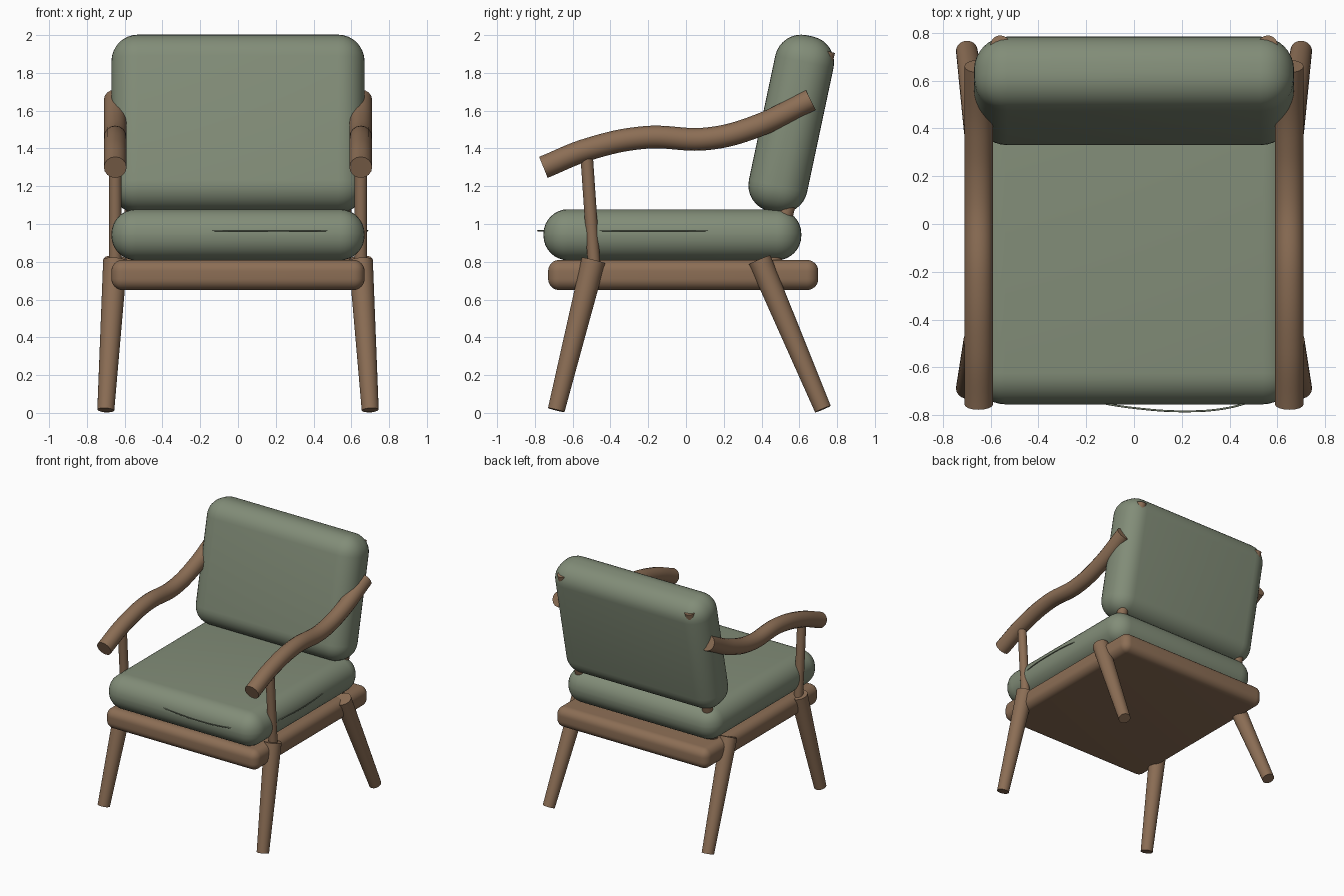
import bpy, math
from mathutils import Vector

if "Cube" in bpy.data.objects:
    bpy.data.objects.remove(bpy.data.objects["Cube"])


def material(name, color):
    m = bpy.data.materials.new(name)
    m.diffuse_color = (*color, 1)
    m.use_nodes = True
    m.node_tree.nodes["Principled BSDF"].inputs["Base Color"].default_value = m.diffuse_color
    return m


FABRIC = material("sage_fabric", (0.223, 0.266, 0.188))
WOOD = material("warm_wood", (0.262, 0.156, 0.091))


def finish(obj, name, mat):
    obj.name = name
    obj.data.materials.append(mat)
    bpy.ops.object.select_all(action='DESELECT')
    obj.select_set(True)
    bpy.context.view_layer.objects.active = obj
    return obj


def rounded_box(name, center, size, radius, mat, tilt=0, segments=8):
    bpy.ops.mesh.primitive_cube_add(size=1, location=center)
    obj = finish(bpy.context.object, name, mat)
    obj.scale = size
    bpy.ops.object.transform_apply(location=False, rotation=False, scale=True)
    obj.rotation_euler.x = math.radians(tilt)
    bevel = obj.modifiers.new("rounding", 'BEVEL')
    bevel.width, bevel.segments = radius, segments
    bpy.ops.object.modifier_apply(modifier="rounding")
    bpy.ops.object.shade_smooth_by_angle(angle=math.radians(40))


def rod(name, bottom, top, r_bottom, r_top, mat):
    a, b = Vector(bottom), Vector(top)
    bpy.ops.mesh.primitive_cone_add(vertices=32, radius1=r_bottom, radius2=r_top,
                                    depth=(b - a).length, location=(a + b) / 2)
    obj = finish(bpy.context.object, name, mat)
    obj.rotation_euler = (b - a).to_track_quat('Z', 'Y').to_euler()
    bpy.ops.object.shade_smooth_by_angle(angle=math.radians(40))


def tube(name, points, radius, mat):
    # Smooth round tube through the given points
    curve = bpy.data.curves.new(name, 'CURVE')
    curve.dimensions = '3D'
    curve.bevel_depth, curve.bevel_resolution = radius, 6
    curve.use_fill_caps = True
    curve.resolution_u = 10
    spline = curve.splines.new('BEZIER')
    spline.bezier_points.add(len(points) - 1)
    for bp, p in zip(spline.bezier_points, points):
        bp.co = p
        bp.handle_left_type = bp.handle_right_type = 'AUTO'
    obj = bpy.data.objects.new(name, curve)
    bpy.context.collection.objects.link(obj)
    finish(obj, name, mat)
    bpy.ops.object.convert(target='MESH')
    bpy.ops.object.shade_smooth_by_angle(angle=math.radians(40))


# Seat base and cushions
rounded_box("seat_base", (0, -0.015, 0.73), (1.34, 1.43, 0.16), 0.06, WOOD)
rounded_box("seat_cushion", (0, -0.072, 0.943), (1.34, 1.365, 0.27), 0.13, FABRIC)
rounded_box("back_cushion", (0, 0.557, 1.53), (1.34, 0.315, 0.952), 0.14, FABRIC, tilt=-12)

# Armrest side profile as (y, z)
ARM = [(-0.755, 1.30), (-0.52, 1.395), (-0.22, 1.458), (0.12, 1.452),
       (0.38, 1.52), (0.66, 1.658)]

for side, s in (("left", -1), ("right", 1)):
    # Splayed tapered legs
    rod(f"front_leg_{side}", (s * 0.70, -0.687, 0.015), (s * 0.65, -0.49, 0.807), 0.045, 0.064, WOOD)
    rod(f"back_leg_{side}", (s * 0.70, 0.725, 0.02), (s * 0.65, 0.39, 0.81), 0.045, 0.062, WOOD)
    # Armrest and its post
    tube(f"armrest_{side}", [(s * 0.65, y, z) for y, z in ARM], 0.06, WOOD)
    rod(f"arm_post_{side}", (s * 0.65, -0.487, 0.79), (s * 0.65, -0.528, 1.39), 0.033, 0.033, WOOD)
    # Back post, mostly hidden in the cushion
    rod(f"back_post_{side}", (s * 0.56, 0.45, 0.75), (s * 0.56, 0.75, 1.915), 0.04, 0.04, WOOD)

# Loose piping along the seat cushion
tube("front_piping", [(-0.18, -0.742, 0.965), (0.0, -0.77, 0.965), (0.22, -0.784, 0.965),
                      (0.38, -0.772, 0.965), (0.50, -0.742, 0.965)], 0.004, FABRIC)
tube("side_piping", [(0.66, -0.49, 0.965), (0.68, -0.34, 0.965),
                     (0.686, -0.17, 0.965), (0.68, 0.0, 0.965), (0.66, 0.15, 0.965)], 0.004, FABRIC)
